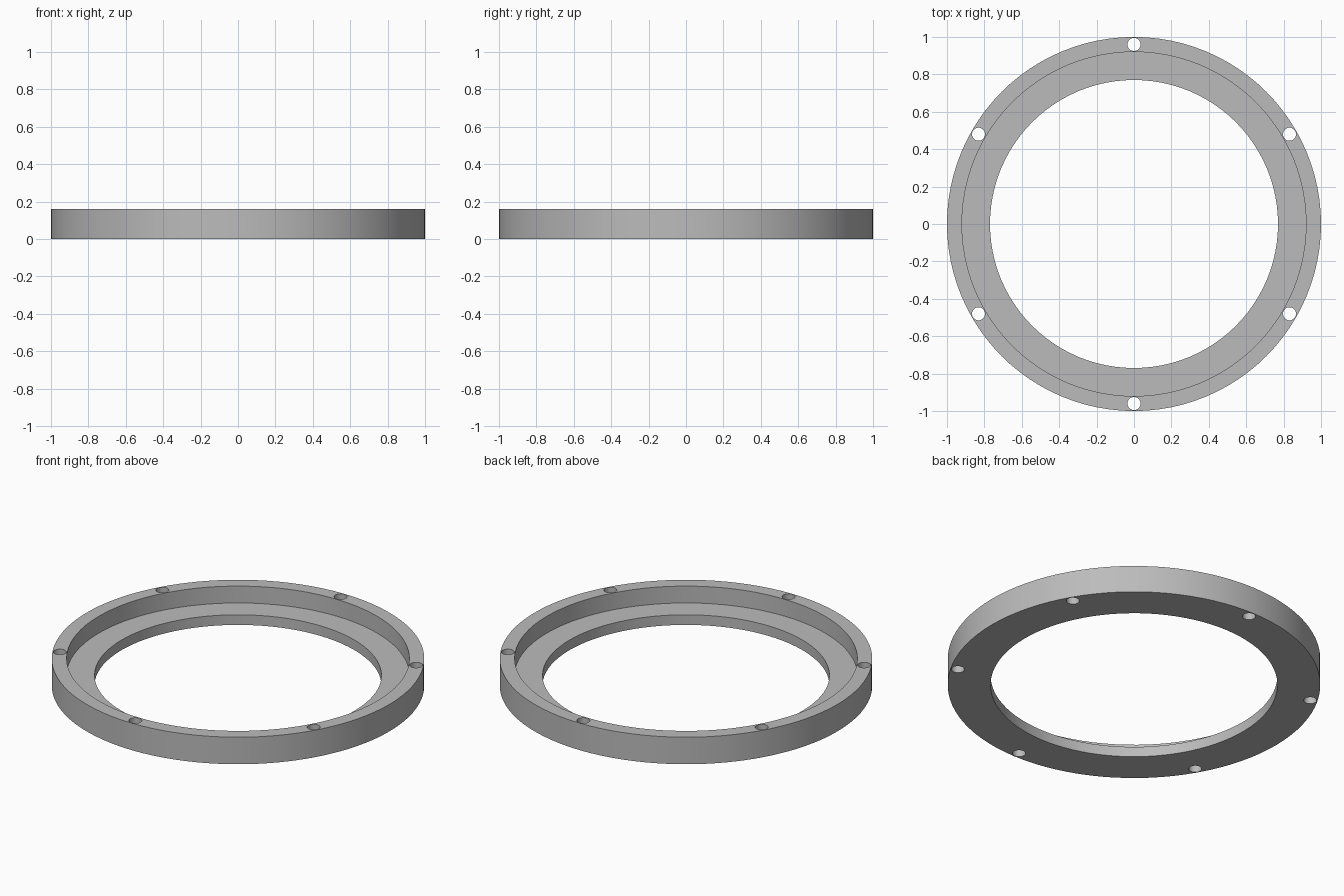
import bpy
import bmesh
from math import cos, sin, pi, radians
from mathutils import Matrix

cube = bpy.data.objects.get("Cube")
if cube:
    bpy.data.objects.remove(cube, do_unlink=True)

SEGMENTS = 96
HEIGHT = 0.16
LEDGE = 0.06
OUTER, RECESS, BORE = 1.0, 0.92, 0.77
HOLE_CIRCLE, HOLE_RADIUS, HOLE_COUNT = 0.96, 0.035, 6

grey = bpy.data.materials.new("light grey")
grey.use_nodes = True
colour = (0.5, 0.5, 0.5, 1)
grey.diffuse_color = colour
grey.node_tree.nodes["Principled BSDF"].inputs["Base Color"].default_value = colour


def add_object(name, bm):
    bmesh.ops.recalc_face_normals(bm, faces=bm.faces)
    mesh = bpy.data.meshes.new(name)
    bm.to_mesh(mesh)
    bm.free()
    mesh.materials.append(grey)
    obj = bpy.data.objects.new(name, mesh)
    bpy.context.collection.objects.link(obj)
    return obj


# Stepped ring: closed cross-section swept round the z axis
profile = [(BORE, 0), (OUTER, 0), (OUTER, HEIGHT),
           (RECESS, HEIGHT), (RECESS, LEDGE), (BORE, LEDGE)]
bm = bmesh.new()
loops = []
for i in range(SEGMENTS):
    a = 2 * pi * i / SEGMENTS
    loops.append([bm.verts.new((r * cos(a), r * sin(a), z)) for r, z in profile])
for i, loop in enumerate(loops):
    following = loops[(i + 1) % SEGMENTS]
    for j in range(len(profile)):
        k = (j + 1) % len(profile)
        bm.faces.new((loop[j], following[j], following[k], loop[k]))
ring = add_object("flange_ring", bm)

# Bolt holes through the raised rim
bm = bmesh.new()
for i in range(HOLE_COUNT):
    a = radians(90) + 2 * pi * i / HOLE_COUNT
    place = Matrix.Translation((HOLE_CIRCLE * cos(a), HOLE_CIRCLE * sin(a), HEIGHT / 2))
    bmesh.ops.create_cone(bm, cap_ends=True, segments=32, radius1=HOLE_RADIUS,
                          radius2=HOLE_RADIUS, depth=HEIGHT * 2, matrix=place)
cutter = add_object("bolt_hole_cutter", bm)
cutter.hide_render = True

bpy.ops.object.select_all(action="DESELECT")
bpy.context.view_layer.objects.active = ring
ring.select_set(True)
cut = ring.modifiers.new("bolt_holes", "BOOLEAN")
cut.operation = "DIFFERENCE"
cut.solver = "EXACT"
cut.object = cutter
bpy.ops.object.modifier_apply(modifier=cut.name)
bpy.data.objects.remove(cutter, do_unlink=True)

# Smooth walls, sharp rims
bpy.ops.object.shade_smooth_by_angle(angle=radians(30))
